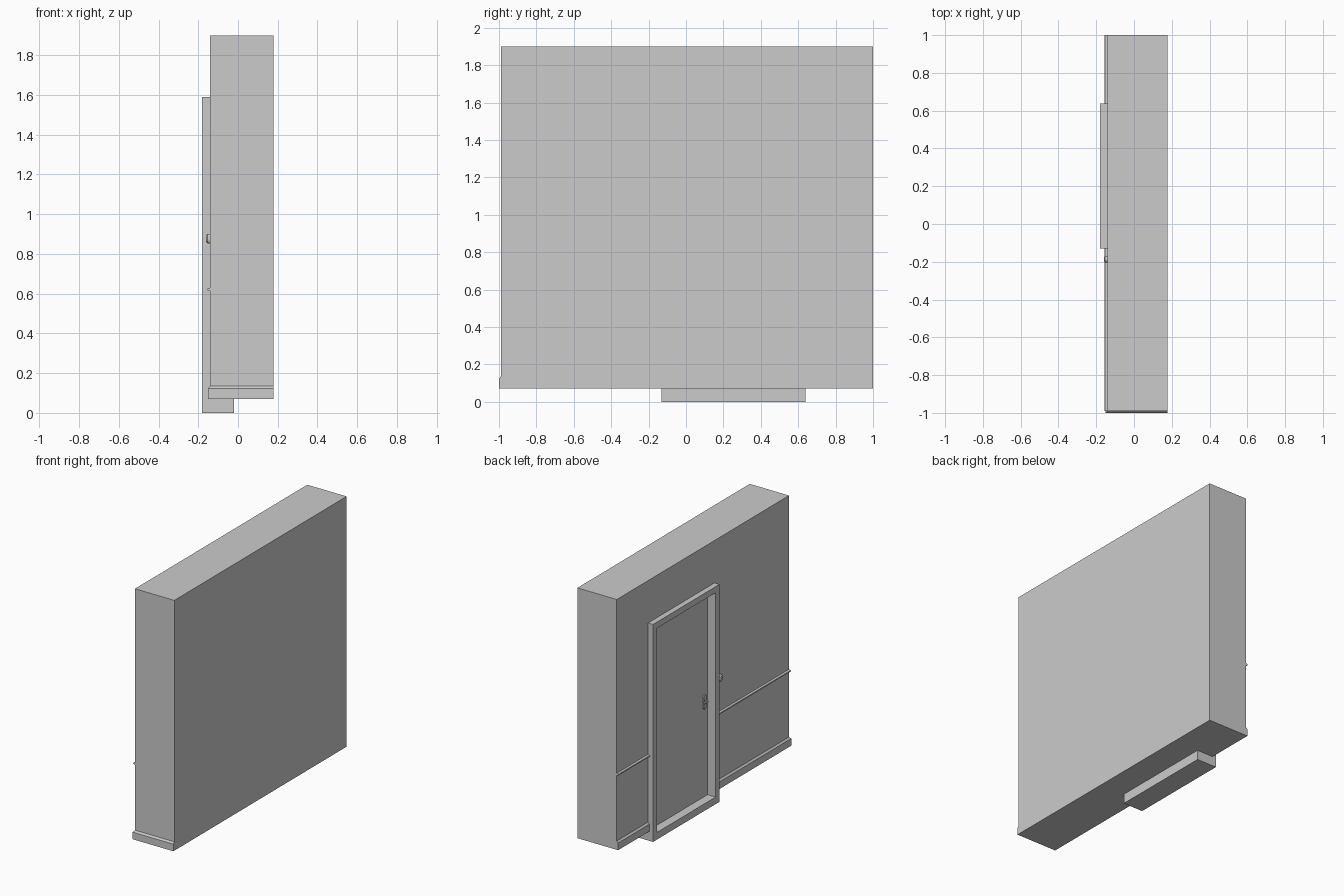
import bpy, bmesh, math
from mathutils import Vector

if "Cube" in bpy.data.objects:
    bpy.data.objects.remove(bpy.data.objects["Cube"])


def make_object(name, bm):
    bmesh.ops.recalc_face_normals(bm, faces=bm.faces)
    mesh = bpy.data.meshes.new(name)
    bm.to_mesh(mesh)
    bm.free()
    obj = bpy.data.objects.new(name, mesh)
    bpy.context.collection.objects.link(obj)
    return obj


def box(name, x0, x1, y0, y1, z0, z1):
    bm = bmesh.new()
    bmesh.ops.create_cube(bm, size=1)
    for v in bm.verts:
        v.co = ((x0 + x1) / 2 + v.co.x * (x1 - x0),
                (y0 + y1) / 2 + v.co.y * (y1 - y0),
                (z0 + z1) / 2 + v.co.z * (z1 - z0))
    return make_object(name, bm)


def sweep(name, sections):
    """Loft equal-length closed sections and cap both ends."""
    bm = bmesh.new()
    rings = [[bm.verts.new(p) for p in s] for s in sections]
    for a, b in zip(rings, rings[1:]):
        for i in range(len(a)):
            j = (i + 1) % len(a)
            bm.faces.new((a[i], a[j], b[j], b[i]))
    bm.faces.new(rings[0])
    bm.faces.new(rings[-1])
    return make_object(name, bm)


def boolean_cut(target, cutter):
    cutter.hide_render = True
    mod = target.modifiers.new("cut", 'BOOLEAN')
    mod.operation = 'DIFFERENCE'
    mod.solver = 'EXACT'
    mod.object = cutter
    bpy.context.view_layer.objects.active = target
    bpy.ops.object.modifier_apply(modifier=mod.name)
    bpy.data.objects.remove(cutter)


def pill(name, x_back, x_front, y, z, half_w, half_h, bevel, n=8):
    """Round-ended plate lying on the wall, with a bevelled face."""
    def ring(x, inset):
        r = half_w - inset
        pts = []
        for i in range(2 * n):
            a = math.pi * (i + 0.5) / n
            shift = (half_h - half_w) * (1 if math.sin(a) > 0 else -1)
            pts.append((x, y + r * math.cos(a), z + shift + r * math.sin(a)))
        return pts
    return sweep(name, [ring(x_back, 0), ring(x_front + bevel, 0),
                        ring(x_front, bevel)])


WALL_X, END_Y, BASE_Z = -0.14, -0.99, 0.07
DOOR_Y0, DOOR_Y1, DOOR_TOP = -0.13, 0.638, 1.59
TRIM = 0.045
DOOR_X = -0.115

# Wall with a recess for the doorway
wall = box("wall", WALL_X, 0.178, END_Y, 1.0, BASE_Z, 1.90)
boolean_cut(wall, box("doorway_cutter", -0.3, -0.02, DOOR_Y0, DOOR_Y1, -0.1, DOOR_TOP))

# Door frame with threshold, and the recessed door
frame = box("door_frame", -0.18, -0.02, DOOR_Y0, DOOR_Y1, 0, DOOR_TOP)
boolean_cut(frame, box("opening_cutter", -0.3, DOOR_X + 0.04, DOOR_Y0 + TRIM,
                       DOOR_Y1 - TRIM, 0.052, DOOR_TOP - TRIM))
box("door", DOOR_X, DOOR_X + 0.04, DOOR_Y0 + TRIM, DOOR_Y1 - TRIM, 0.052, DOOR_TOP - TRIM)

# Skirting profile: (thickness, height); one length wraps the front corner
profile = [(0, BASE_Z), (0.011, BASE_Z), (0.011, 0.122), (0, 0.135)]
sweep("skirting_corner", [
    [(0.178, END_Y - t, z) for t, z in profile],
    [(WALL_X - t, END_Y - t, z) for t, z in profile],
    [(WALL_X - t, DOOR_Y0, z) for t, z in profile]])
sweep("skirting_back", [[(WALL_X - t, y, z) for t, z in profile] for y in (DOOR_Y1, 1.0)])

# Rounded dado rail on both sides of the door
arc = [(0.015 * math.sin(math.pi * i / 6), 0.621 - 0.009 * math.cos(math.pi * i / 6))
       for i in range(7)]
for name, y0, y1 in (("rail_front", END_Y, DOOR_Y0), ("rail_back", DOOR_Y1, 1.0)):
    sweep(name, [[(WALL_X - t, y, z) for t, z in arc] for y in (y0, y1)])

# Call button beside the door
pill("call_button", WALL_X, -0.16, -0.186, 0.877, 0.018, 0.024, 0.007)

# Door handle: back plate, stem and lever
pill("handle_plate", DOOR_X, -0.123, -0.047, 0.745, 0.017, 0.052, 0.003)
box("handle_stem", -0.138, -0.121, -0.053, -0.041, 0.749, 0.761)
box("handle_lever", -0.146, -0.136, -0.053, 0.0, 0.749, 0.761)
